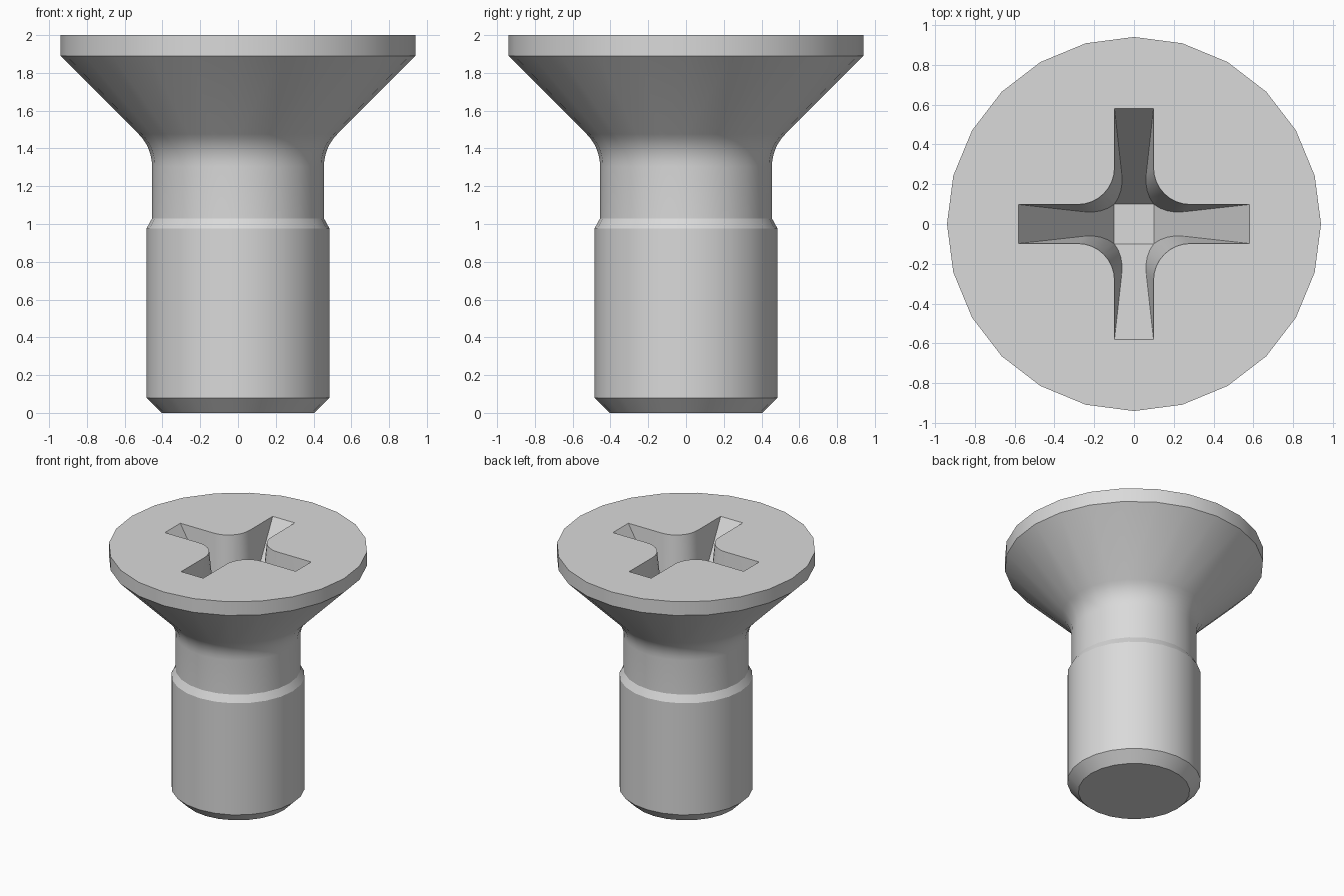
import bpy, bmesh, math

if "Cube" in bpy.data.objects:
    bpy.data.objects.remove(bpy.data.objects["Cube"])

SIDES = 24
metal = bpy.data.materials.new("light grey metal")
metal.diffuse_color = (0.7, 0.7, 0.7, 1)
metal.use_nodes = True
metal.node_tree.nodes["Principled BSDF"].inputs["Base Color"].default_value = metal.diffuse_color


def make_object(name, bm):
    bmesh.ops.recalc_face_normals(bm, faces=bm.faces[:])
    mesh = bpy.data.meshes.new(name)
    bm.to_mesh(mesh)
    bm.free()
    ob = bpy.data.objects.new(name, mesh)
    bpy.context.collection.objects.link(ob)
    mesh.materials.append(metal)
    return ob


def loft(name, rings):
    """Closed solid through rings of equal point count, with flat end caps."""
    bm = bmesh.new()
    loops = [[bm.verts.new(p) for p in ring] for ring in rings]
    n = len(loops[0])
    for a, b in zip(loops, loops[1:]):
        for i in range(n):
            j = (i + 1) % n
            bm.faces.new((a[i], a[j], b[j], b[i]))
    bm.faces.new(loops[0][::-1])
    bm.faces.new(loops[-1])
    return make_object(name, bm)


def boolean(target, cutter, operation):
    mod = target.modifiers.new("cut", 'BOOLEAN')
    mod.operation = operation
    mod.solver = 'EXACT'
    mod.object = cutter
    bpy.context.view_layer.objects.active = target
    bpy.ops.object.modifier_apply(modifier=mod.name)


# Screw body: chamfered shank, narrower neck, fillet, conical head and rim
profile = [(0.405, 0), (0.485, 0.08), (0.485, 0.975), (0.455, 1.03)]
fillet = 0.2414
for i in range(7):
    a = math.radians(45 * i / 6)
    profile.append((0.455 + fillet * (1 - math.cos(a)), 1.305 + fillet * math.sin(a)))
profile += [(0.94, 1.89), (0.94, 2.0)]
rings = []
for r, z in profile:
    rings.append([(r * math.cos(math.tau * i / SIDES), r * math.sin(math.tau * i / SIDES), z)
                  for i in range(SIDES)])
screw = loft("countersunk_screw", rings)

# Cross recess: tapered cross with rounded inner corners, limited by a tapered square
TOP, DEPTH = 2.0, 0.75
END_TOP, END_LOW = 0.58, 0.1
HALF_TOP, HALF_LOW = 0.098, 0.045
CORNER = 0.185


def blend(top, low, depth):
    return top + (low - top) * depth / DEPTH


def cross_ring(depth):
    w = blend(HALF_TOP, HALF_LOW, depth)
    c = w + CORNER
    quarter = [(0.8, w)]
    for i in range(9):
        a = math.radians(270 - 90 * i / 8)
        quarter.append((c + CORNER * math.cos(a), c + CORNER * math.sin(a)))
    quarter.append((w, 0.8))
    ring = []
    for k in range(4):
        s, t = round(math.sin(k * math.pi / 2)), round(math.cos(k * math.pi / 2))
        ring += [(x * t - y * s, x * s + y * t, TOP - depth) for x, y in quarter]
    return ring


def square_ring(depth):
    e = blend(END_TOP, END_LOW, depth)
    return [(x * e, y * e, TOP - depth) for x, y in ((1, 1), (-1, 1), (-1, -1), (1, -1))]


recess = loft("recess_cutter", [cross_ring(DEPTH + 0.05), cross_ring(-0.1)])
taper = loft("recess_taper_cutter", [square_ring(DEPTH), square_ring(-0.05)])
boolean(recess, taper, 'INTERSECT')
boolean(screw, recess, 'DIFFERENCE')
for cutter in (recess, taper):
    bpy.data.objects.remove(cutter, do_unlink=True)

# Smooth round surfaces, crisp chamfers
bpy.ops.object.select_all(action='DESELECT')
screw.select_set(True)
bpy.context.view_layer.objects.active = screw
bpy.ops.object.shade_smooth_by_angle(angle=math.radians(20))
